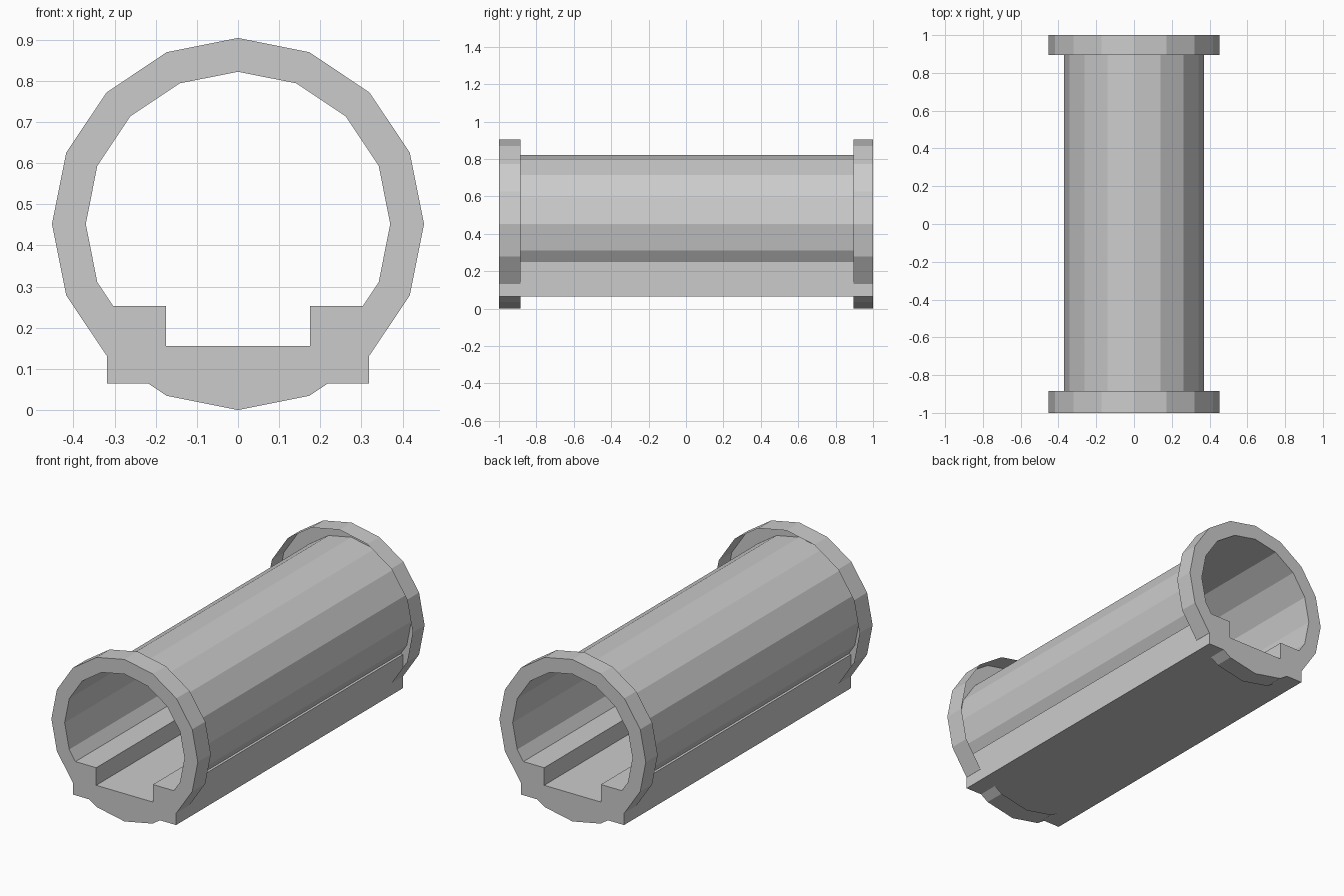
import bpy, bmesh
from math import sin, cos, pi

if "Cube" in bpy.data.objects:
    bpy.data.objects.remove(bpy.data.objects["Cube"])

CZ, R_OUT, R_IN, SIDES = 0.452, 0.452, 0.37, 16


def ring(r, i):
    a = 2 * pi * i / SIDES
    return r * sin(a), CZ + r * cos(a)


def make(name, bm):
    bmesh.ops.remove_doubles(bm, verts=bm.verts, dist=1e-5)
    me = bpy.data.meshes.new(name)
    bm.to_mesh(me)
    bm.free()
    ob = bpy.data.objects.new(name, me)
    bpy.context.collection.objects.link(ob)
    return ob


def quad(bm, pts):
    bm.faces.new([bm.verts.new(p) for p in pts])


# barrel shell: open below, where it sinks into the base
bm = bmesh.new()
for i in range(-6, 6):
    (x0, z0), (x1, z1) = ring(R_IN, i), ring(R_IN, i + 1)
    quad(bm, [(x0, -1, z0), (x1, -1, z1), (x1, 1, z1), (x0, 1, z0)])
make("barrel_shell", bm)

# end collars: outer band plus flat end ring, hollow on the inner side
for name, end, inner in (("front_collar", -1, -0.885), ("back_collar", 1, 0.895)):
    bm = bmesh.new()
    for i in range(SIDES):
        (x0, z0), (x1, z1) = ring(R_OUT, i), ring(R_OUT, i + 1)
        (u0, w0), (u1, w1) = ring(R_IN, i), ring(R_IN, i + 1)
        band = [(x0, end, z0), (x1, end, z1), (x1, inner, z1), (x0, inner, z0)]
        face = [(x0, end, z0), (u0, end, w0), (u1, end, w1), (x1, end, z1)]
        if end > 0:
            band.reverse()
            face.reverse()
        quad(bm, band)
        quad(bm, face)
    make(name, bm)

# channel base: U-shaped profile extruded along the length
half = [(0.175, 0.155), (0.175, 0.253), (0.318, 0.253), (0.318, 0.065)]
profile = half + [(-x, z) for x, z in reversed(half)]
bm = bmesh.new()
f = bm.faces.new([bm.verts.new((x, -1, z)) for x, z in profile])
ext = bmesh.ops.extrude_face_region(bm, geom=[f], use_keep_orig=True)
moved = [v for v in ext["geom"] if isinstance(v, bmesh.types.BMVert)]
bmesh.ops.translate(bm, verts=moved, vec=(0, 2, 0))
bmesh.ops.recalc_face_normals(bm, faces=bm.faces)
make("channel_base", bm)
